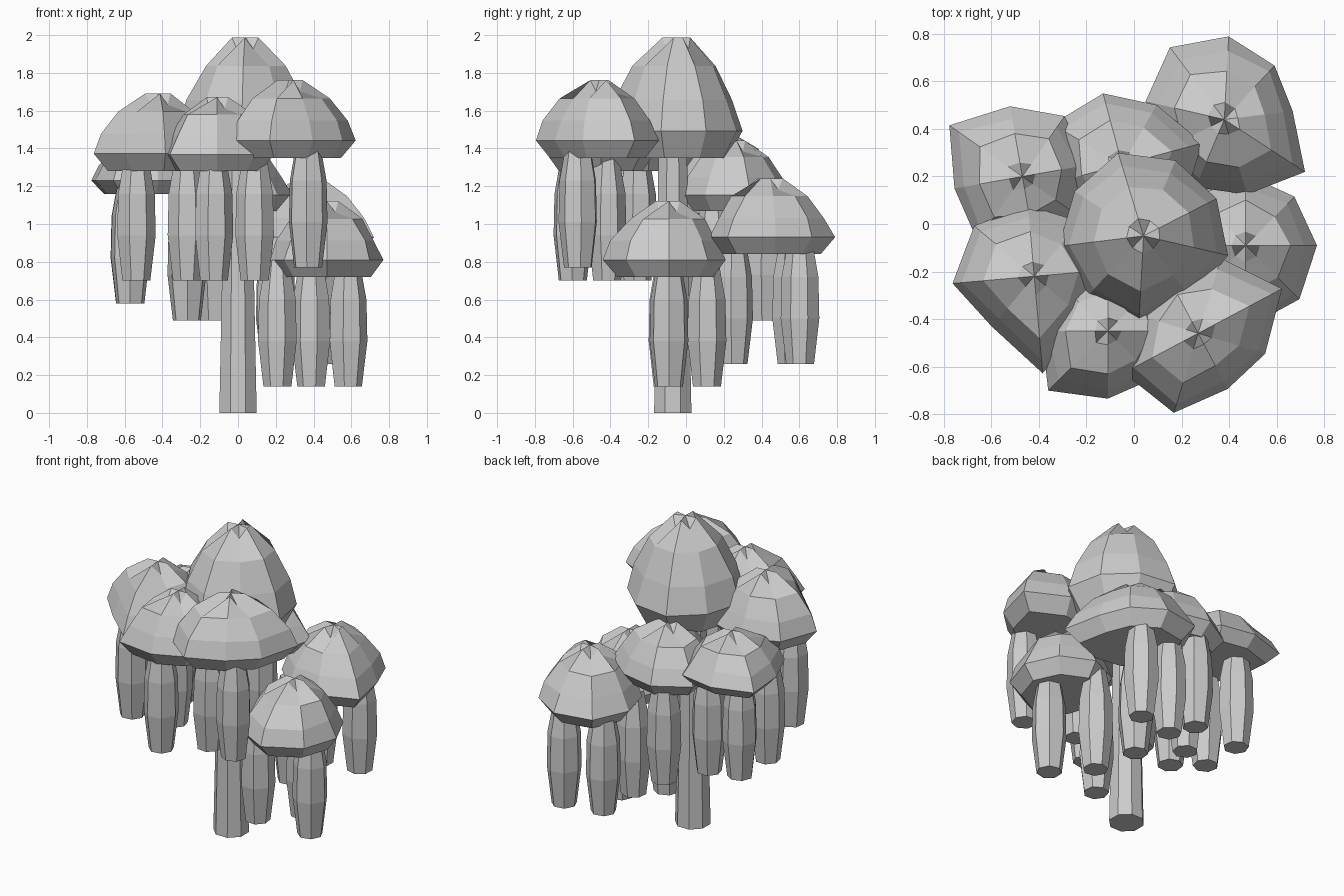
import bpy, bmesh, math, random

if "Cube" in bpy.data.objects:
    bpy.data.objects.remove(bpy.data.objects["Cube"])

random.seed(4)
mat = bpy.data.materials.new("plain grey")
mat.diffuse_color = (0.6, 0.6, 0.6, 1)
mat.use_nodes = True
mat.node_tree.nodes["Principled BSDF"].inputs["Base Color"].default_value = mat.diffuse_color


def loft(name, rings, tip=None):
    """Skin a stack of equal-length point rings; an optional tip closes the top."""
    bm = bmesh.new()
    loops = [[bm.verts.new(p) for p in ring] for ring in rings]
    n = len(loops[0])
    for lo, hi in zip(loops, loops[1:]):
        for i in range(n):
            j = (i + 1) % n
            bm.faces.new((lo[i], lo[j], hi[j], hi[i]))
    bm.faces.new(loops[0][::-1])
    if tip is None:
        bm.faces.new(loops[-1])
    else:
        t = bm.verts.new(tip)
        for i in range(n):
            bm.faces.new((loops[-1][i], loops[-1][(i + 1) % n], t))
    bmesh.ops.recalc_face_normals(bm, faces=bm.faces)
    me = bpy.data.meshes.new(name)
    bm.to_mesh(me)
    bm.free()
    me.materials.append(mat)
    ob = bpy.data.objects.new(name, me)
    bpy.context.collection.objects.link(ob)


def ring(x, y, z, radii, phase, scale=1.0, jitter=0.0):
    """Horizontal polygon with one radius per corner."""
    pts = []
    for i, r in enumerate(radii):
        a = math.radians(phase) + 2 * math.pi * i / len(radii)
        r *= scale * (1 + random.uniform(-jitter, jitter))
        pts.append([x + r * math.cos(a), y + r * math.sin(a), z])
    return pts


# Canopy cross-section: (radius fraction, height fraction)
PROFILE = [(0.78, 0.0), (1.0, 0.22), (0.86, 0.47), (0.61, 0.75), (0.20, 0.98)]


def canopy(name, x, y, z0, z1, phase, radii):
    h = z1 - z0
    rings = []
    for k, (r, f) in enumerate(PROFILE):
        rings.append(ring(x, y, z0 + h * f, radii, phase, r, 0.05 if k > 1 else 0))
    for p in rings[-1][1::2]:              # creased crown
        p[2] -= 0.06
    loft(name, rings, (x, y, z1 - h * 0.02))


def hanging_stalk(name, x, y, z0):
    phase = random.uniform(0, 50)
    loft(name, [ring(x, y, z0 + dz, [r] * 7, phase)
                for r, dz in [(0.076, -0.58), (0.105, -0.34), (0.10, -0.12), (0.062, 0.09)]])


# name: (x, y, bottom, top, phase, corner radii), stalk positions
CLUMPS = {
    "crown": ((0.04, -0.05, 1.35, 2.0, 27,
               [.345, .345, .365, .345, .36, .345, .37, .34, .365]), []),
    "back_right": ((0.38, 0.44, 0.84, 1.25, 7,
                    [.29, .31, .35, .38, .34, .31, .31, .33, .405]),
                   [(0.45, 0.605), (0.20, 0.56), (0.20, 0.25)]),
    "back_left": ((-0.47, 0.20, 1.16, 1.48, 10,
                   [.28, .31, .30, .375, .29, .33, .28, .28]),
                  [(-0.57, 0.26), (-0.57, -0.02)]),
    "back": ((-0.05, 0.25, 1.07, 1.45, 15,
              [.35, .29, .31, .34, .28, .28, .28, .30]),
             [(-0.13, 0.41), (-0.27, 0.15)]),
    "front_left": ((-0.42, -0.22, 1.28, 1.70, 5,
                    [.30, .30, .30, .33, .345, .277, .41, .31]),
                   [(-0.54, -0.31), (-0.27, -0.26)]),
    "front": ((-0.11, -0.45, 1.28, 1.68, 0,
               [.30, .30, .28, .29, .28, .355, .285, .28]),
              [(-0.13, -0.60), (0.09, -0.42)]),
    "front_right": ((0.27, -0.46, 1.35, 1.77, 28,
                     [.40, .33, .30, .28, .355, .35, .265, .295]),
                    [(0.37, -0.57)]),
    "right": ((0.47, -0.09, 0.72, 1.13, 0,
               [.30, .29, .30, .29, .30, .32, .35, .32]),
              [(0.21, -0.10), (0.39, 0.11), (0.58, -0.09)]),
}

for name, (shape, stalks) in CLUMPS.items():
    canopy(name + "_canopy", *shape)
    for n, (sx, sy) in enumerate(stalks, 1):
        hanging_stalk(f"{name}_stalk_{n}", sx, sy, shape[2])

# Trunk
loft("trunk", [ring(0, -0.07, z, [r] * 8, 22.5)
               for r, z in [(0.107, 0), (0.092, 0.7), (0.08, 1.5)]])
